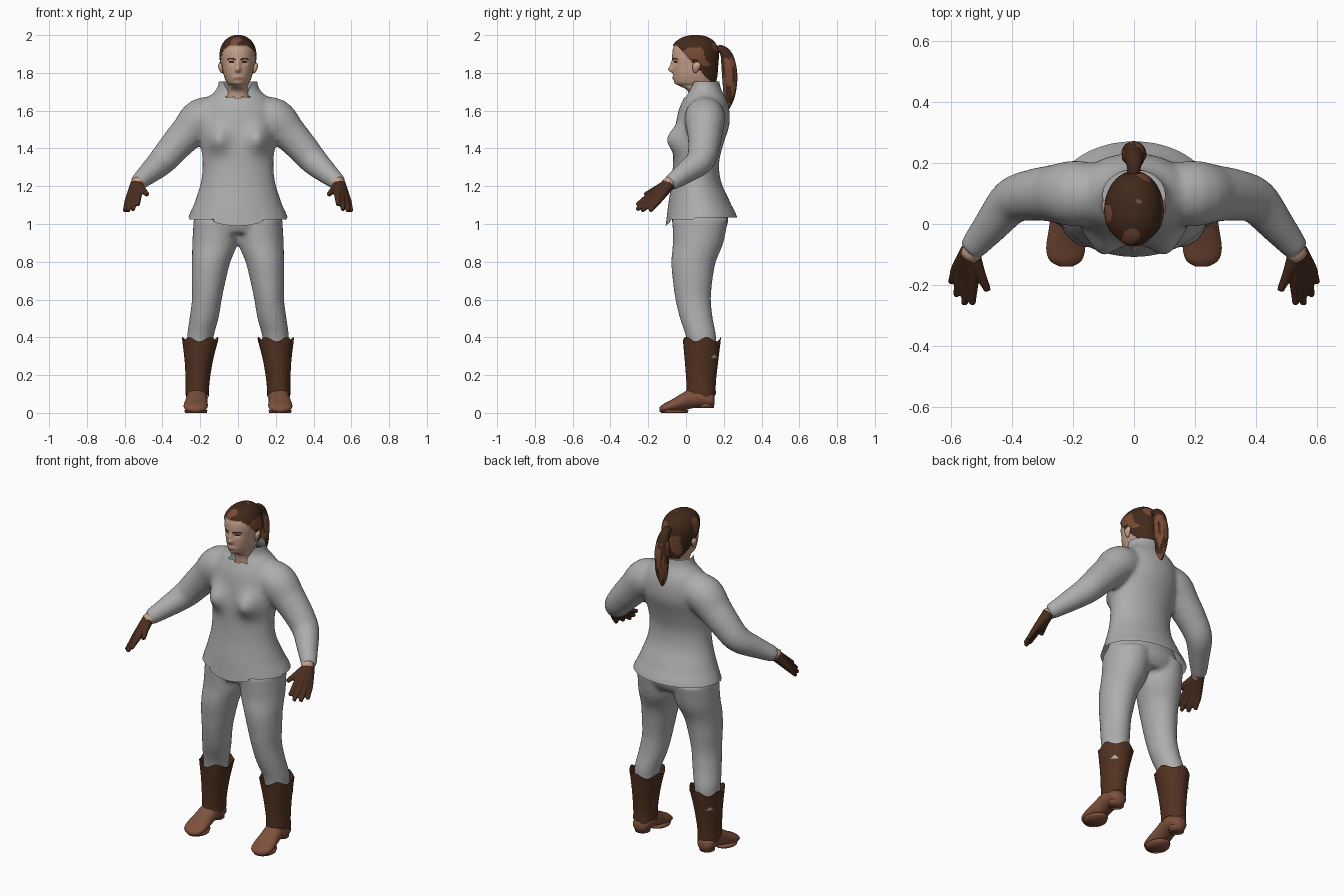
import bpy, bmesh
from math import sin, cos, pi, exp, atan2, radians
from mathutils import Vector, noise

if "Cube" in bpy.data.objects:
    bpy.data.objects.remove(bpy.data.objects["Cube"])

X, Y, Z = Vector((1, 0, 0)), Vector((0, 1, 0)), Vector((0, 0, 1))


def material(name, r, g, b):
    m = bpy.data.materials.new(name)
    m.use_nodes = True
    m.diffuse_color = (r, g, b, 1)
    m.node_tree.nodes["Principled BSDF"].inputs["Base Color"].default_value = (r, g, b, 1)
    return m


cloth = material("grey cloth", .42, .42, .42)
skin = material("skin", .58, .36, .26)
lip = material("lips", .4, .19, .14)
dark_hair = material("dark hair", .055, .022, .011)
light_hair = material("light hair", .19, .07, .035)
leather = material("dark leather", .085, .032, .015)
shoe_brown = material("shoe leather", .21, .082, .046)
glove_brown = material("glove leather", .07, .027, .014)


def smooth_rows(rows, n):
    """Catmull-Rom interpolation of table rows."""
    out = []
    for i in range(len(rows) - 1):
        p = [rows[max(0, min(len(rows) - 1, i + k))] for k in (-1, 0, 1, 2)]
        for s in range(n):
            t = s / n
            out.append([b + .5 * t * (c - a + t * (2*a - 5*b + 4*c - d + t * (3*(b - c) + d - a)))
                        for a, b, c, d in zip(*p)])
    return out + [list(rows[-1])]


def loft(bm, rows, u=X, v=Y, segs=32, steps=4, side=1, caps=True, ref=None):
    """Skin ellipses (x, y, z, ru, rv); with ref, round rings (x, y, z, r) follow the path."""
    rows = smooth_rows(rows, steps)
    pts = [Vector(r[:3]) for r in rows]
    rings = []
    for i, row in enumerate(rows):
        if ref:
            tan = (pts[min(i + 1, len(pts) - 1)] - pts[max(i - 1, 0)]).normalized()
            u = tan.cross(ref).normalized()
            v = tan.cross(u)
        ring = []
        for k in range(segs):
            a = 2 * pi * k / segs
            p = pts[i] + u * cos(a) * row[3] + v * sin(a) * row[-1]
            ring.append(bm.verts.new((p.x * side, p.y, p.z)))
        rings.append(ring)
    for a, b in zip(rings, rings[1:]):
        for k in range(segs):
            j = (k + 1) % segs
            bm.faces.new((a[k], a[j], b[j], b[k]))
    if caps:
        bm.faces.new(rings[0])
        bm.faces.new(rings[-1])


def finish(name, bm, *mats, mirror=False):
    bmesh.ops.recalc_face_normals(bm, faces=bm.faces)
    mesh = bpy.data.meshes.new(name)
    bm.to_mesh(mesh)
    bm.free()
    mesh.shade_smooth()
    for m in mats:
        mesh.materials.append(m)
    ob = bpy.data.objects.new(name, mesh)
    bpy.context.collection.objects.link(ob)
    if mirror:
        ob.modifiers.new("mirror", "MIRROR")
    return ob


def fuse(ob, voxel, rounds):
    """Merge overlapping volumes into one soft skin and return it as a bmesh."""
    r = ob.modifiers.new("fuse", "REMESH")
    r.mode, r.voxel_size = "VOXEL", voxel
    s = ob.modifiers.new("soften", "SMOOTH")
    s.factor, s.iterations = .5, rounds
    dg = bpy.context.evaluated_depsgraph_get()
    bm = bmesh.new()
    bm.from_mesh(bpy.data.meshes.new_from_object(ob.evaluated_get(dg)))
    bpy.data.objects.remove(ob)
    return bm


def bump(dx, dz, wx, wz):
    return exp(-(dx / wx) ** 2 - (dz / wz) ** 2)


# Tunic: torso and sleeves fused, then cut open at hem and collar
bm = bmesh.new()
loft(bm, [(0, .08, .92, .285, .205), (0, .082, 1.02, .264, .19), (0, .07, 1.12, .228, .162),
          (0, .055, 1.22, .197, .132), (0, .053, 1.32, .188, .122), (0, .065, 1.42, .197, .132),
          (0, .087, 1.52, .205, .142), (0, .095, 1.6, .2, .135), (0, .1, 1.66, .17, .115),
          (0, .1, 1.705, .12, .09), (0, .095, 1.75, .103, .083), (0, .095, 1.82, .103, .083)], segs=48)
for side in (1, -1):
    loft(bm, [(.08, .1, 1.58, .09), (.19, .1, 1.56, .108), (.265, .1, 1.485, .094),
              (.335, .095, 1.41, .084), (.4, .075, 1.335, .075), (.465, 0, 1.275, .06),
              (.535, -.085, 1.215, .043)], ref=Y, side=side)
bm = fuse(finish("tunic_base", bm), .012, 8)
for height, sign in ((1.02, -1), (1.755, 1)):
    bmesh.ops.bisect_plane(bm, geom=bm.verts[:] + bm.edges[:] + bm.faces[:], plane_co=Z * height,
                           plane_no=Z * sign, clear_outer=True)
opening = [f for f in bm.faces if f.calc_center_median().z > 1.67
           and f.calc_center_median().y < (f.calc_center_median().z - 1.67) * .5]
bmesh.ops.delete(bm, geom=opening, context="FACES")
for v in bm.verts:
    x, y, z = v.co
    if y < .04:
        v.co.y -= .055 * bump(abs(x) - .11, z - 1.45, .06, .07)
    if z < 1.1 and abs(x) < .3:
        hem = 1.035 if y > .05 else 1.025
        if y < .05 and abs(x) < .13:
            hem = .99 + .02 * (x / .13) ** 2
        v.co.z += (hem - 1.02) * (1.1 - z) / .08
finish("tunic", bm, cloth)

# Trousers
bm = bmesh.new()
loft(bm, [(0, .07, 1.14, .19, .12), (0, .075, 1.02, .235, .15), (0, .07, .95, .21, .12)])
for side in (1, -1):
    loft(bm, [(.115, .075, 1.03, .12, .148), (.122, .064, .9, .12, .134), (.142, .04, .8, .102, .118),
              (.155, .035, .7, .09, .105), (.165, .038, .6, .079, .094), (.18, .055, .5, .077, .087),
              (.2, .08, .4, .07, .08), (.207, .085, .28, .06, .07)], side=side)
finish("trousers", fuse(finish("trousers_base", bm), .012, 5), cloth)

# Boot shafts with ragged open edges
bm = bmesh.new()
loft(bm, [(.215, .08, .1, .062, .078), (.214, .08, .16, .063, .078), (.208, .082, .27, .074, .088),
          (.2, .084, .39, .096, .101)], segs=40, caps=False)
for v in bm.verts:
    a = atan2(v.co.y - .08, v.co.x - .205)
    if v.co.z > .38:
        v.co.z += .012 * sin(5 * a)
    elif v.co.z < .105:
        v.co.z -= .016 * max(0, sin(4 * a))
finish("boot_shaft", bm, leather, mirror=True)

# Small pale patch on the boot
bm = bmesh.new()
patch = []
for angle, z in ((30, .29), (60, .29), (45, .312)):
    a = radians(angle)
    patch.append(bm.verts.new((.206 + .082 * cos(a), .083 + .096 * sin(a), z)))
bm.faces.new(patch)
finish("boot_patch", bm, cloth, mirror=True)

# Shoes with heel blocks
bm = bmesh.new()
loft(bm, [(.216, .152, .065, .02, .02), (.216, .135, .068, .045, .04), (.216, .08, .08, .056, .052),
          (.218, .03, .078, .055, .054), (.221, -.02, .058, .059, .046), (.224, -.08, .036, .064, .032),
          (.224, -.12, .024, .052, .023), (.222, -.14, .018, .02, .012)], u=X, v=Z)
loft(bm, [(.216, .105, .026, .042, .042), (.216, .105, .06, .046, .044)], steps=1)
loft(bm, [(.223, -.062, 0, .058, .07), (.223, -.062, .016, .062, .076)], steps=1)
finish("shoe", bm, shoe_brown, mirror=True)

# Gloves: five fingers fused at the palm
bm = bmesh.new()
wrist = (.538, -.09, 1.21, .033)
for knuckle, tip in (((.528, -.185, 1.155, .019), (.53, -.262, 1.1, .011)),
                     ((.548, -.18, 1.14, .019), (.556, -.262, 1.075, .011)),
                     ((.568, -.165, 1.13, .019), (.583, -.235, 1.068, .011)),
                     ((.582, -.145, 1.125, .018), (.6, -.192, 1.068, .011)),
                     ((.508, -.155, 1.185, .019), (.48, -.218, 1.155, .012))):
    mid = [(a + b) / 2 for a, b in zip(knuckle, tip)]
    loft(bm, [wrist, knuckle, mid, tip], ref=X, segs=16)
finish("glove", fuse(finish("glove_base", bm), .005, 3), glove_brown, mirror=True)

# Bare wrist between sleeve and glove
bm = bmesh.new()
loft(bm, [(.5, -.05, 1.245, .035), (.54, -.105, 1.205, .034)], ref=Y, segs=16)
finish("wrist", bm, skin, mirror=True)

# Head and neck: sculpted face, scalp raised and coloured by a hairline rule
bm = bmesh.new()
loft(bm, [(0, .085, 1.63, .066, .066), (0, .08, 1.7, .06, .068), (0, .06, 1.73, .05, .09),
          (0, .047, 1.75, .062, .105), (0, .046, 1.79, .076, .113), (0, .046, 1.84, .084, .116),
          (0, .046, 1.89, .089, .119), (0, .046, 1.93, .084, .114), (0, .048, 1.96, .068, .095),
          (0, .05, 1.98, .045, .065), (0, .05, 1.99, .02, .03), (0, .05, 1.991, .002, .003)],
     segs=96, steps=9)


def in_hair(p):
    line = 1.94 - 1.1 * max(0, p.y + .04)
    return p.z > max(line, 1.755) and p.y > -.075


for f in bm.faces:
    p = f.calc_center_median()
    ax = abs(p.x)
    if in_hair(p):
        f.material_index = 3 if noise.noise(p * 14 + Vector((1, 5, 2))) > .2 else 2
    elif p.y < 0:
        eye = ((ax - .036) / .014) ** 2 + ((p.z - 1.857) / .005) ** 2 < 1
        brow = .014 < ax < .056 and abs(p.z - 1.877 + abs(ax - .038) * .2) < .004
        if eye or brow:
            f.material_index = 2
        elif (p.x / .024) ** 2 + ((p.z - 1.772) / .007) ** 2 < 1:
            f.material_index = 1
for v in bm.verts:
    x, y, z = v.co
    if in_hair(v.co):
        v.co += (v.co - Vector((0, .05, 1.87))).normalized() * .009
    elif y < 0:
        v.co.y += (.009 * bump(abs(x) - .035, z - 1.856, .018, .013) - .024 * bump(x, z - 1.817, .013, .014)
                   - .012 * bump(x, z - 1.842, .011, .022) - .007 * bump(x, z - 1.773, .024, .012)
                   - .007 * bump(x, z - 1.742, .025, .012))
finish("head", bm, skin, lip, dark_hair, light_hair)

# Ears
bm = bmesh.new()
loft(bm, [(.086, .05, 1.8, .004, .006), (.09, .052, 1.815, .01, .016), (.094, .056, 1.84, .012, .022),
          (.092, .06, 1.858, .004, .01)], segs=16)
finish("ear", bm, skin, mirror=True)

# Ponytail with streaks
bm = bmesh.new()
loft(bm, [(0, .145, 1.915, .02), (0, .185, 1.925, .022), (0, .213, 1.895, .031), (0, .226, 1.84, .039),
          (0, .232, 1.77, .04), (0, .23, 1.69, .032), (0, .222, 1.63, .018), (0, .216, 1.595, .003)],
     ref=X, segs=32, steps=6)
for f in bm.faces:
    p = f.calc_center_median()
    streak = noise.noise(Vector((p.x * 60, p.y * 60, p.z * 8)))
    f.material_index = int(p.z < 1.88 and streak > -.1)
for v in bm.verts:
    v.co.x *= 1 + .12 * noise.noise(Vector((v.co.x * 70, v.co.y * 70, v.co.z * 10)))
finish("ponytail", bm, dark_hair, light_hair)
